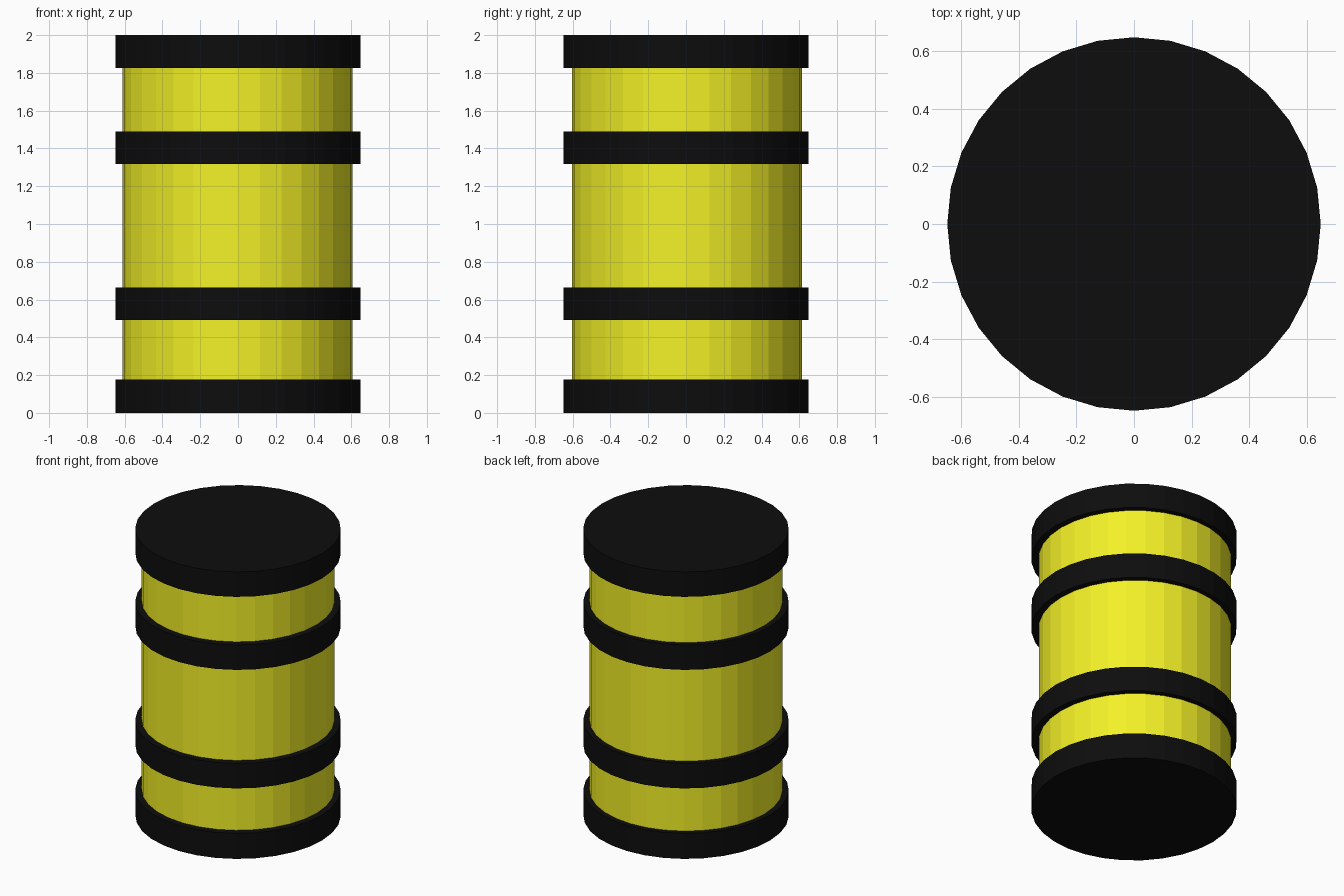
import bpy

if "Cube" in bpy.data.objects:
    bpy.data.objects.remove(bpy.data.objects["Cube"])


def material(name, color):
    mat = bpy.data.materials.new(name)
    mat.diffuse_color = color
    mat.use_nodes = True
    mat.node_tree.nodes["Principled BSDF"].inputs["Base Color"].default_value = mat.diffuse_color
    return mat


yellow = material("yellow_paint", (0.9, 0.88, 0.02, 1))
black = material("black_rubber", (0.004, 0.004, 0.004, 1))


def cylinder(name, radius, z0, z1, mat, x=0, y=0):
    bpy.ops.mesh.primitive_cylinder_add(
        vertices=32, radius=radius, depth=z1 - z0, location=(x, y, (z0 + z1) / 2))
    obj = bpy.context.object
    obj.name = name
    obj.data.materials.append(mat)
    return obj


# Drum body, very slightly off-centre inside the bands
cylinder("drum_body", 0.609, 0.09, 1.91, yellow, -0.003, 0.005)

# Black end caps and the two middle bands
for name, z0, z1 in (("bottom_cap", 0.0, 0.178),
                     ("lower_band", 0.491, 0.665),
                     ("upper_band", 1.317, 1.491),
                     ("top_cap", 1.826, 2.0)):
    cylinder(name, 0.649, z0, z1, black)
